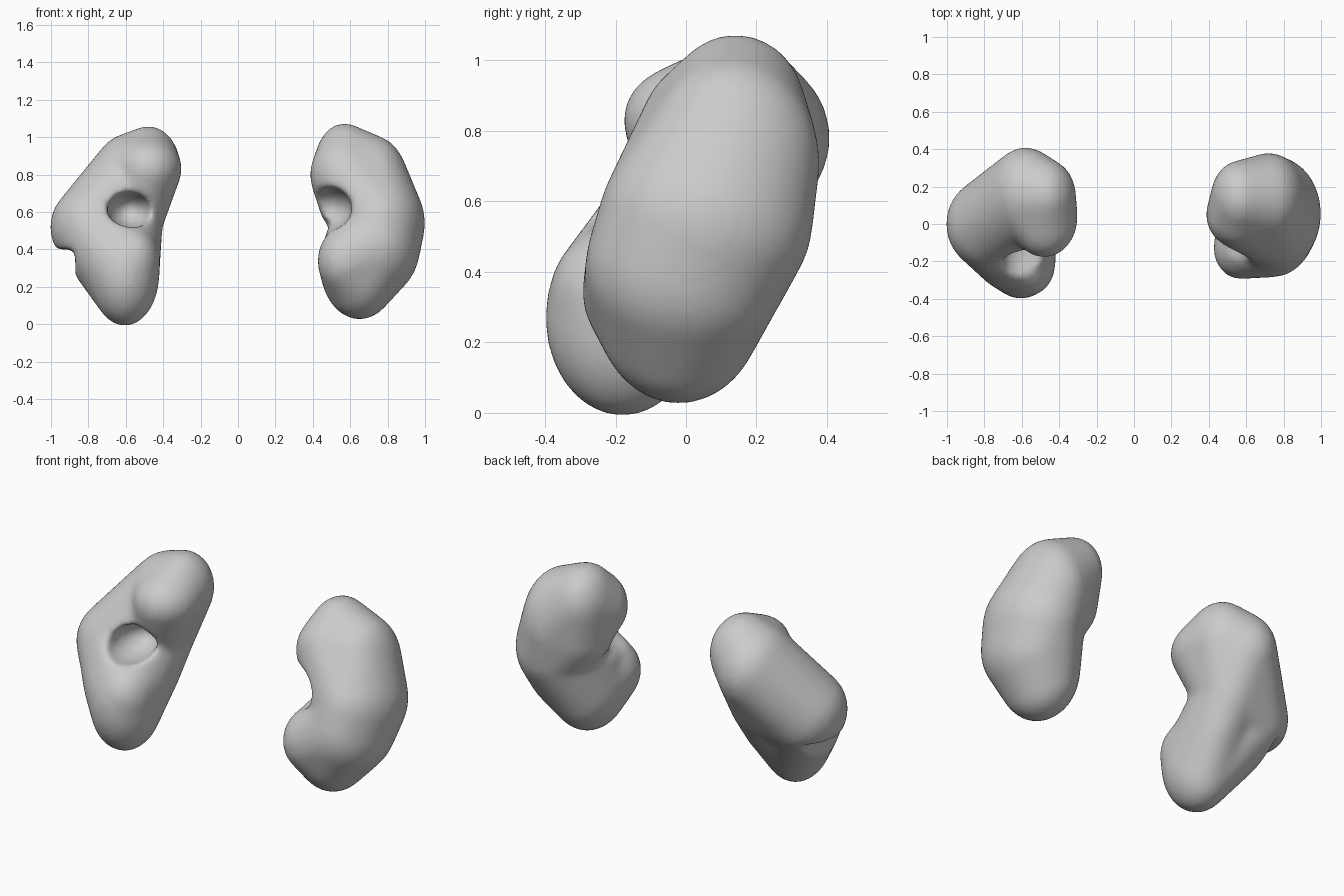
import bpy
import bmesh
from mathutils import Matrix, Vector

cube = bpy.data.objects.get("Cube")
if cube:
    bpy.data.objects.remove(cube, do_unlink=True)

tissue = bpy.data.materials.new("soft grey")
tissue.use_nodes = True
GREY = (0.6, 0.6, 0.6, 1)
tissue.diffuse_color = GREY
tissue.node_tree.nodes["Principled BSDF"].inputs["Base Color"].default_value = GREY

# Points of a unit ball, reused for every lobe
scratch = bmesh.new()
bmesh.ops.create_icosphere(scratch, subdivisions=4, radius=1)
BALL = [v.co.copy() for v in scratch.verts]
scratch.free()


def to_object(bm, name):
    mesh = bpy.data.meshes.new(name)
    bm.to_mesh(mesh)
    bm.free()
    obj = bpy.data.objects.new(name, mesh)
    bpy.context.collection.objects.link(obj)
    return obj


def add_hull(bm, balls):
    """Wrap a tight convex skin around a group of ellipsoids."""
    verts = []
    for centre, radii in balls:
        matrix = Matrix.Translation(centre) @ Matrix.Diagonal((*radii, 1))
        verts += [bm.verts.new(matrix @ p) for p in BALL]
    bmesh.ops.convex_hull(bm, input=verts)


def hollow_cutter(centre, radii):
    bm = bmesh.new()
    matrix = Matrix.Translation(centre) @ Matrix.Diagonal((*radii, 1))
    bmesh.ops.create_icosphere(bm, subdivisions=4, radius=1, matrix=matrix)
    return to_object(bm, "hollow_cutter")


def ledge_cutter(centre, size):
    bm = bmesh.new()
    matrix = Matrix.Translation(centre) @ Matrix.Diagonal((*size, 1))
    bmesh.ops.create_cube(bm, size=1, matrix=matrix)
    return to_object(bm, "ledge_cutter")


def add_remesh(obj):
    mod = obj.modifiers.new("blend", "REMESH")
    mod.mode = "VOXEL"
    mod.voxel_size = 0.015
    mod.use_smooth_shade = True


def organ(name, groups, cutters):
    """Fuse the skinned groups into one body, carve it and smooth it."""
    bm = bmesh.new()
    for balls in groups:
        add_hull(bm, balls)
    bmesh.ops.delete(bm, geom=[v for v in bm.verts if not v.link_faces], context="VERTS")
    bmesh.ops.recalc_face_normals(bm, faces=bm.faces)
    obj = to_object(bm, name)

    add_remesh(obj)
    for cutter in cutters:
        cutter.hide_render = True
        cut = obj.modifiers.new("carve", "BOOLEAN")
        cut.operation = "DIFFERENCE"
        cut.solver = "EXACT"
        cut.object = cutter
    add_remesh(obj)
    smooth = obj.modifiers.new("soften", "SMOOTH")
    smooth.factor = 0.5
    smooth.iterations = 18

    # Bake the modifiers and drop the cutters
    graph = bpy.context.evaluated_depsgraph_get()
    baked = bpy.data.meshes.new_from_object(obj.evaluated_get(graph))
    obj.modifiers.clear()
    obj.data = baked
    baked.materials.clear()
    baked.materials.append(tissue)
    for face in baked.polygons:
        face.use_smooth = True
        face.material_index = 0
    for cutter in cutters:
        bpy.data.objects.remove(cutter, do_unlink=True)


# Left organ
lobe = ((0.56, 0.05, 0.80), (0.175, 0.18, 0.20))
peak = ((0.57, 0.14, 0.86), (0.16, 0.20, 0.215))
back = ((0.72, 0.13, 0.71), (0.20, 0.25, 0.30))
wall = ((0.61, 0.13, 0.66), (0.18, 0.20, 0.20))
body = ((0.755, 0.055, 0.54), (0.245, 0.305, 0.28))
low_body = ((0.74, 0.00, 0.42), (0.235, 0.285, 0.28))
bottom = ((0.65, -0.02, 0.305), (0.21, 0.24, 0.28))
low_lobe = ((0.57, -0.13, 0.34), (0.145, 0.165, 0.18))
organ(
    "left_kidney",
    [
        [lobe, peak, back, wall, body],
        [back, body, low_body, bottom],
        [low_body, bottom, low_lobe],
    ],
    [
        hollow_cutter((0.47, -0.15, 0.62), (0.14, 0.20, 0.12)),
        hollow_cutter((0.40, -0.05, 0.53), (0.10, 0.30, 0.05)),
    ],
)

# Right organ
lobe = ((-0.48, 0.04, 0.83), (0.18, 0.22, 0.17))
peak = ((-0.48, 0.15, 0.845), (0.17, 0.20, 0.215))
back = ((-0.58, 0.16, 0.78), (0.20, 0.25, 0.24))
wall = ((-0.57, 0.10, 0.57), (0.17, 0.19, 0.20))
body = ((-0.775, 0.00, 0.52), (0.23, 0.245, 0.23))
side = ((-0.69, -0.15, 0.35), (0.165, 0.20, 0.22))
low_wall = ((-0.56, 0.00, 0.42), (0.145, 0.18, 0.20))
bottom = ((-0.605, -0.18, 0.27), (0.185, 0.22, 0.28))
low_lobe = ((-0.565, -0.21, 0.34), (0.145, 0.175, 0.18))
nub = ((-0.84, -0.10, 0.33), (0.05, 0.08, 0.07))
organ(
    "right_kidney",
    [
        [lobe, peak, back, wall],
        [peak, back, body, wall],
        [body, side, bottom],
        [low_wall, bottom, low_lobe],
        [wall, low_wall, bottom],
        [nub],
    ],
    [
        hollow_cutter((-0.58, -0.17, 0.61), (0.12, 0.20, 0.10)),
        ledge_cutter((-1.0, 0.0, 0.29), (0.26, 1.0, 0.22)),
    ],
)
